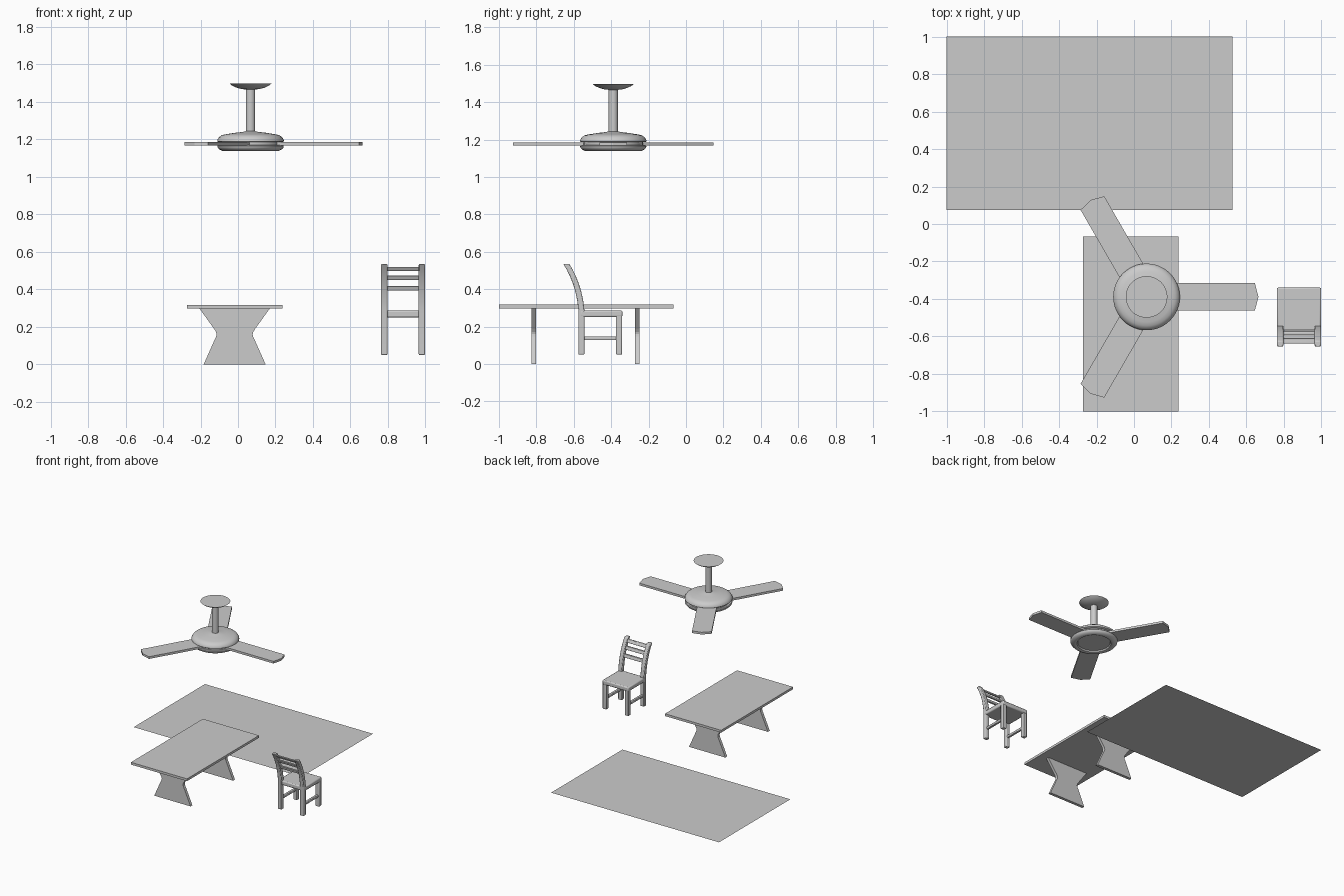
import bpy, bmesh, math
from mathutils import Matrix, Vector

if "Cube" in bpy.data.objects:
    bpy.data.objects.remove(bpy.data.objects["Cube"])


def finish(name, bm, smooth=False, bevel=0.0):
    bmesh.ops.recalc_face_normals(bm, faces=bm.faces)
    me = bpy.data.meshes.new(name)
    bm.to_mesh(me)
    bm.free()
    ob = bpy.data.objects.new(name, me)
    bpy.context.collection.objects.link(ob)
    if bevel:
        m = ob.modifiers.new("soft_edges", 'BEVEL')
        m.width, m.segments = bevel, 2
    if smooth:
        bpy.ops.object.select_all(action='DESELECT')
        ob.select_set(True)
        bpy.context.view_layer.objects.active = ob
        bpy.ops.object.shade_smooth_by_angle(angle=math.radians(35))
    return ob


def box(name, x, y, z, bevel=0.0):
    bm = bmesh.new()
    bmesh.ops.create_cube(bm, size=1)
    for v in bm.verts:
        v.co = [a + (t + 0.5) * (b - a) for t, (a, b) in zip(v.co, (x, y, z))]
    return finish(name, bm, bevel > 0, bevel)


def prism(name, pts, offset, bevel=0.0):
    """Extrude a closed outline of 3D points along offset."""
    bm = bmesh.new()
    f = bm.faces.new([bm.verts.new(p) for p in pts])
    r = bmesh.ops.extrude_face_region(bm, geom=[f], use_keep_orig=True)
    bmesh.ops.translate(bm, vec=Vector(offset),
                        verts=[g for g in r["geom"] if isinstance(g, bmesh.types.BMVert)])
    return finish(name, bm, bevel > 0, bevel)


def lathe(name, profile, centre, n=48):
    """Revolve (radius, z) pairs about a vertical axis and cap both ends."""
    bm = bmesh.new()
    rings = [[bm.verts.new((centre[0] + r * math.cos(2 * math.pi * i / n),
                            centre[1] + r * math.sin(2 * math.pi * i / n), z))
              for i in range(n)] for r, z in profile]
    for a, b in zip(rings, rings[1:]):
        for i in range(n):
            j = (i + 1) % n
            bm.faces.new((a[i], a[j], b[j], b[i]))
    bm.faces.new(rings[0])
    bm.faces.new(rings[-1])
    return finish(name, bm, True)


# Rug: a single flat sheet
bm = bmesh.new()
bm.faces.new([bm.verts.new(p) for p in
              ((-1, 0.075, 0), (0.525, 0.075, 0), (0.525, 1, 0), (-1, 1, 0))])
finish("rug", bm)

# Table: slab and two waisted trestles
box("table_top", (-0.272, 0.237), (-1, -0.067), (0.298, 0.317))
half = [(0.157, 0), (0.108, 0.128), (0.099, 0.146), (0.096, 0.16),
        (0.099, 0.172), (0.108, 0.187), (0.188, 0.298)]
half[0] = (0.165, 0)
for name, y in (("table_leg_front", -0.825), ("table_leg_back", -0.273)):
    outline = [(-0.018 + w, y, z) for w, z in half] + \
              [(-0.018 - w, y, z) for w, z in reversed(half)]
    prism(name, outline, (0, 0.024, 0))

# Ceiling fan: canopy, rod, motor housing in two halves
C = (0.067, -0.389)
lathe("fan_canopy", [(0.026, 1.466), (0.05, 1.469), (0.075, 1.476), (0.098, 1.487),
                     (0.111, 1.497)], C)
lathe("fan_rod", [(0.025, 1.235), (0.025, 1.47)], C, 32)
lathe("fan_motor_upper", [(0.15, 1.186), (0.172, 1.186), (0.178, 1.19), (0.177, 1.198),
                          (0.168, 1.212), (0.154, 1.222), (0.134, 1.227), (0.085, 1.235),
                          (0.04, 1.24), (0.025, 1.244)], C)
lathe("fan_motor_core", [(0.158, 1.165), (0.158, 1.19)], C)
lathe("fan_motor_lower", [(0.122, 1.152), (0.128, 1.142), (0.138, 1.138), (0.152, 1.139),
                          (0.167, 1.147), (0.176, 1.157), (0.177, 1.165), (0.172, 1.17),
                          (0.12, 1.17)], C)
# Three blades with a shallow pointed tip
for k in range(3):
    turn = Matrix.Translation((*C, 0)) @ Matrix.Rotation(k * math.tau / 3, 4, 'Z')
    pts = [(0.12, -0.073), (0.578, -0.073), (0.597, 0), (0.578, 0.073), (0.12, 0.073)]
    prism(f"fan_blade_{k + 1}", [turn @ Vector((x, y, 1.167)) for x, y in pts], (0, 0, 0.018))

# Chair: the back posts follow a backward curve (y of rear face by height)
curve = [(0.05, -0.575), (0.286, -0.575), (0.335, -0.581), (0.388, -0.592),
         (0.43, -0.605), (0.47, -0.621), (0.505, -0.638), (0.535, -0.656)]


def back_y(z):
    for (z0, y0), (z1, y1) in zip(curve, curve[1:]):
        if z <= z1:
            return y0 + (y1 - y0) * (z - z0) / (z1 - z0)
    return curve[-1][1]


for side, x0 in (("left", 0.763), ("right", 0.964)):
    outline = [(x0, y, z) for z, y in curve] + \
              [(x0, y + 0.032, z) for z, y in reversed(curve)]
    prism(f"chair_back_post_{side}", outline, (0.034, 0, 0), 0.005)
    box(f"chair_front_leg_{side}", (x0, x0 + 0.034), (-0.374, -0.342), (0.05, 0.265), 0.005)
    box(f"chair_side_stretcher_{side}", (x0 + 0.007, x0 + 0.027), (-0.555, -0.36),
        (0.127, 0.147), 0.004)
box("chair_seat", (0.762, 0.999), (-0.568, -0.34), (0.25, 0.286), 0.008)

# Three slats tilted along the post curve
for i, (z0, z1) in enumerate(((0.393, 0.418), (0.45, 0.474), (0.498, 0.52))):
    y0, y1 = back_y(z0) + 0.008, back_y(z1) + 0.008
    prism(f"chair_back_slat_{i + 1}",
          [(0.785, y0, z0), (0.785, y0 + 0.016, z0), (0.785, y1 + 0.016, z1), (0.785, y1, z1)],
          (0.19, 0, 0), 0.003)
